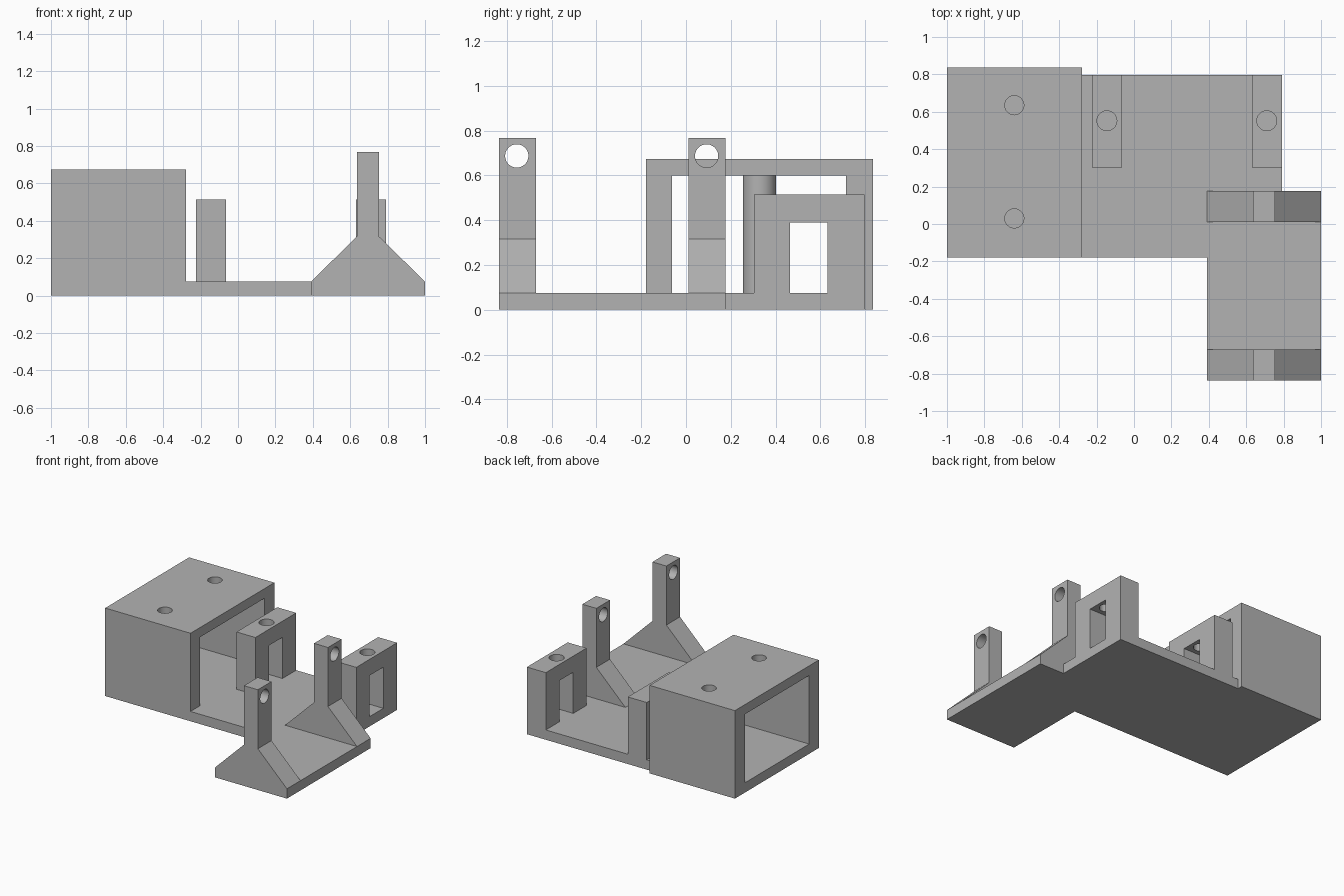
import bpy
import bmesh
import math
from mathutils import Matrix, Vector

cube = bpy.data.objects.get("Cube")
if cube:
    bpy.data.objects.remove(cube, do_unlink=True)

grey = bpy.data.materials.new("plain grey")
grey.diffuse_color = (0.45, 0.45, 0.45, 1)
grey.use_nodes = True
grey.node_tree.nodes["Principled BSDF"].inputs["Base Color"].default_value = grey.diffuse_color

FLOOR = 0.075   # thickness of the base plate


def finish(name, bm):
    bmesh.ops.recalc_face_normals(bm, faces=bm.faces)
    mesh = bpy.data.meshes.new(name)
    bm.to_mesh(mesh)
    bm.free()
    mesh.materials.append(grey)
    obj = bpy.data.objects.new(name, mesh)
    bpy.context.collection.objects.link(obj)
    return obj


def box(name, low, high):
    low, high = Vector(low), Vector(high)
    bm = bmesh.new()
    bmesh.ops.create_cube(bm, size=1, matrix=Matrix.Translation((low + high) / 2)
                          @ Matrix.Diagonal((high - low).to_4d()))
    return finish(name, bm)


def cylinder(name, centre, radius, length, along_x=False):
    turn = Matrix.Rotation(math.pi / 2, 4, "Y") if along_x else Matrix()
    bm = bmesh.new()
    bmesh.ops.create_cone(bm, cap_ends=True, segments=48, radius1=radius, radius2=radius,
                          depth=length, matrix=Matrix.Translation(centre) @ turn)
    return finish(name, bm)


def extrude(name, points, direction):
    bm = bmesh.new()
    face = bm.faces.new([bm.verts.new(p) for p in points])
    new = bmesh.ops.extrude_face_region(bm, geom=[face], use_keep_orig=True)["geom"]
    bmesh.ops.translate(bm, vec=direction,
                        verts=[v for v in new if isinstance(v, bmesh.types.BMVert)])
    return finish(name, bm)


def cut(obj, cutters):
    for cutter in cutters:
        mod = obj.modifiers.new("cut", "BOOLEAN")
        mod.operation, mod.solver, mod.object = "DIFFERENCE", "EXACT", cutter
    bpy.context.view_layer.update()
    graph = bpy.context.evaluated_depsgraph_get()
    mesh = bpy.data.meshes.new_from_object(obj.evaluated_get(graph))
    obj.modifiers.clear()
    obj.data = mesh
    for cutter in cutters:
        bpy.data.objects.remove(cutter, do_unlink=True)


def smooth(obj):
    bpy.ops.object.select_all(action="DESELECT")
    obj.select_set(True)
    bpy.context.view_layer.objects.active = obj
    bpy.ops.object.shade_smooth_by_angle(angle=math.radians(30))


# Base plate: wide deck with an arm reaching forward
outline = [(-0.277, -0.179), (0.39, -0.179), (0.39, -0.836), (1, -0.836),
           (1, 0.177), (0.79, 0.177), (0.79, 0.797), (-0.277, 0.797)]
extrude("base_plate", [(x, y, 0) for x, y in outline], (0, 0, FLOOR))

# Housing: open tunnel with two screw holes in its roof
housing = box("housing", (-1, -0.179, 0), (-0.277, 0.836, 0.674))
cut(housing, [box("tunnel_cutter", (-1.1, -0.062, FLOOR), (-0.2, 0.715, 0.6))]
    + [cylinder("roof_hole_cutter", (-0.64, y, 0.65), 0.051, 0.2) for y in (0.03, 0.635)])
smooth(housing)

# Round pillar inside the tunnel
smooth(cylinder("tunnel_pillar", (-0.64, 0.328, (FLOOR + 0.6) / 2), 0.074, 0.6 - FLOOR))

# Two mounting arches, each with a window and a screw hole in the top
for side, x in (("right", -0.145), ("left", 0.71)):
    arch = box(side + "_arch", (x - 0.08, 0.303, FLOOR), (x + 0.08, 0.797, 0.514))
    cut(arch, [box("window_cutter", (x - 0.2, 0.465, 0), (x + 0.2, 0.631, 0.39)),
               cylinder("arch_hole_cutter", (x, 0.552, 0.45), 0.053, 0.2)])
    smooth(arch)

# Two flared towers with an axle hole near the top
half = [(0.305, FLOOR), (0.059, 0.316), (0.059, 0.768)]
profile = half + [(-x, z) for x, z in reversed(half)]
for name, y in (("front_tower", -0.836), ("rear_tower", 0.012)):
    tower = extrude(name, [(0.695 + x, y, z) for x, z in profile], (0, 0.165, 0))
    cut(tower, [cylinder("axle_hole_cutter", (0.695, y + 0.08, 0.687), 0.052, 0.4, True)])
    smooth(tower)
